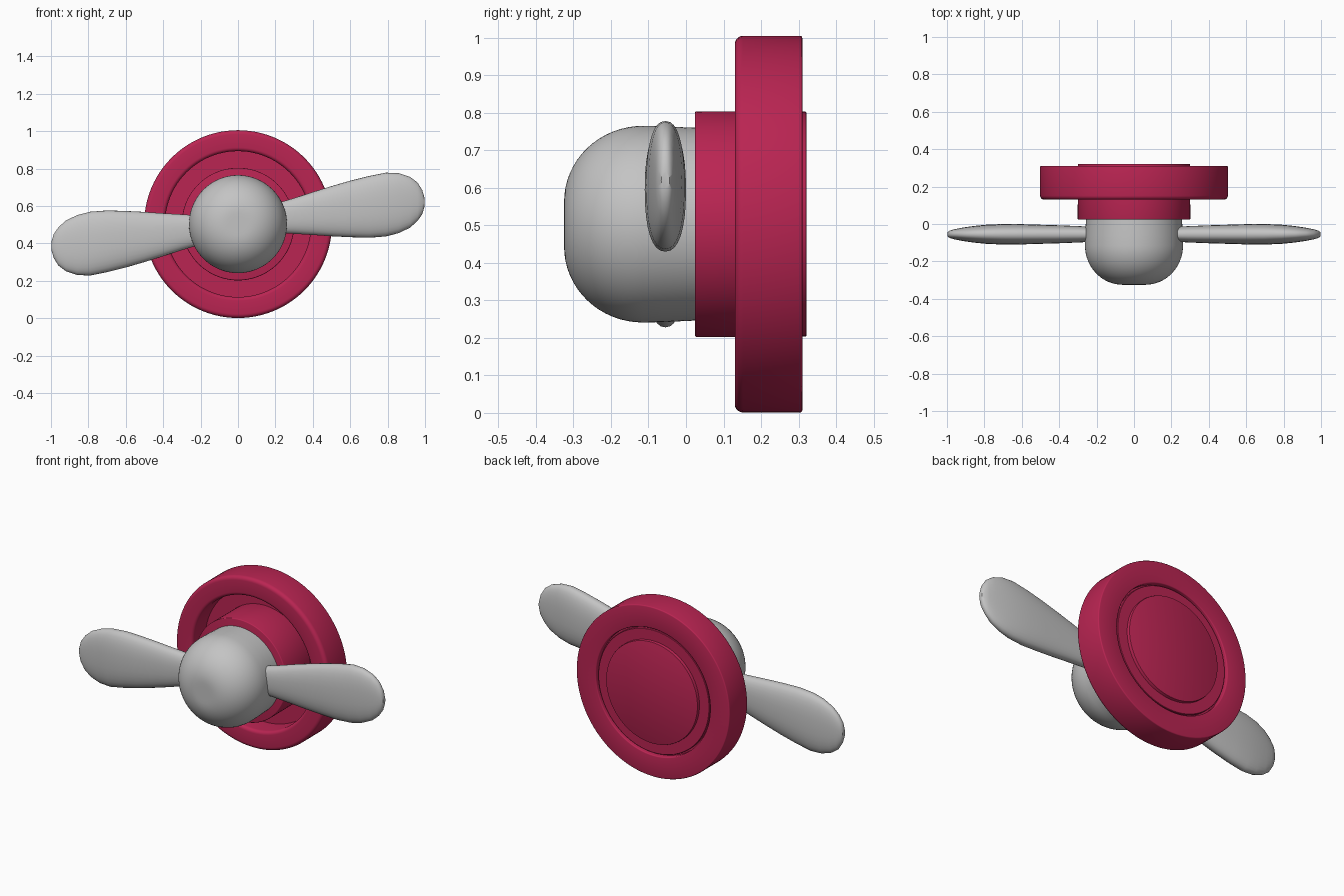
import bpy, bmesh, math
from math import cos, sin, pi

if "Cube" in bpy.data.objects:
    bpy.data.objects.remove(bpy.data.objects["Cube"])

CZ = 0.503   # height of the spin axis
SEG = 96


def material(name, rgb):
    m = bpy.data.materials.new(name)
    m.diffuse_color = (*rgb, 1)
    m.use_nodes = True
    m.node_tree.nodes["Principled BSDF"].inputs["Base Color"].default_value = m.diffuse_color
    return m


CRIMSON = material("crimson", (0.49, 0.018, 0.085))
GREY = material("light_grey", (0.55, 0.55, 0.55))


def finish(name, bm, mat, angle=35):
    bmesh.ops.remove_doubles(bm, verts=bm.verts, dist=1e-5)
    bmesh.ops.recalc_face_normals(bm, faces=bm.faces)
    me = bpy.data.meshes.new(name)
    bm.to_mesh(me)
    bm.free()
    me.materials.append(mat)
    ob = bpy.data.objects.new(name, me)
    bpy.context.collection.objects.link(ob)
    bpy.ops.object.select_all(action='DESELECT')
    ob.select_set(True)
    bpy.context.view_layer.objects.active = ob
    bpy.ops.object.shade_smooth_by_angle(angle=math.radians(angle))
    return ob


def skin(bm, rings, closed=False):
    """Bridge successive rings of vertices with quads."""
    pairs = list(zip(rings, rings[1:] + rings[:1])) if closed else list(zip(rings, rings[1:]))
    for a, b in pairs:
        n = len(a)
        for i in range(n):
            j = (i + 1) % n
            bm.faces.new((a[i], a[j], b[j], b[i]))


def lathe(name, profile, mat, closed=False):
    """Turn a profile of (radius, y) points about the spin axis; open ends are capped."""
    bm = bmesh.new()
    rings = [[bm.verts.new((r * cos(2 * pi * i / SEG), y, CZ + r * sin(2 * pi * i / SEG)))
              for i in range(SEG)] for r, y in profile]
    skin(bm, rings, closed)
    if not closed:
        bm.faces.new(rings[0])
        bm.faces.new(rings[-1])
    return finish(name, bm, mat)


def arc(r, y, rad, a0, a1, n=5):
    """Rounded corner points around centre (r, y), angles in degrees."""
    return [(r + rad * cos(math.radians(a0 + (a1 - a0) * k / n)),
             y + rad * sin(math.radians(a0 + (a1 - a0) * k / n))) for k in range(n + 1)]


# outer wheel rim, softly rounded at the front
rim = (arc(0.410, 0.150, 0.020, 180, 270) + arc(0.480, 0.152, 0.022, 270, 360)
       + arc(0.496, 0.304, 0.006, 0, 90, 3) + arc(0.380, 0.304, 0.006, 90, 180, 3)
       + [(0.374, 0.255), (0.390, 0.255)])
lathe("wheel_rim", rim, CRIMSON, closed=True)

# recessed disc joining rim and hub
lathe("wheel_disc", [(0.395, 0.25), (0.395, 0.28), (0.364, 0.28), (0.364, 0.300),
                     (0.362, 0.302), (0.28, 0.302), (0.28, 0.25)], CRIMSON, closed=True)

# hub cylinder
lathe("hub", arc(0.296, 0.029, 0.005, 270, 360, 3) + arc(0.297, 0.318, 0.003, 0, 90, 2), CRIMSON)

# domed nose cone
lathe("nose_cone", [(0.04, -0.325)]
      + [(0.06 + 0.202 * sin(t), -0.115 - 0.21 * cos(t)) for t in (pi / 2 * k / 16 for k in range(17))]
      + [(0.261, -0.06), (0.258, 0.0), (0.256, 0.05)], GREY)

# propeller blades: stations of (x, top z, bottom z, half thickness)
STATIONS = [(0.225, 0.620, 0.456, 0.040), (0.30, 0.642, 0.451, 0.044), (0.40, 0.675, 0.445, 0.048),
            (0.50, 0.706, 0.438, 0.051), (0.60, 0.735, 0.433, 0.054), (0.70, 0.760, 0.430, 0.055),
            (0.79, 0.778, 0.437, 0.051), (0.86, 0.775, 0.455, 0.044), (0.92, 0.755, 0.484, 0.035),
            (0.96, 0.725, 0.520, 0.027), (0.985, 0.685, 0.556, 0.020), (0.997, 0.645, 0.595, 0.011)]


def blade(name, side):
    bm = bmesh.new()
    rings = []
    for x, top, bot, th in STATIONS:
        ring = []
        for i in range(32):
            c, s = cos(2 * pi * i / 32), sin(2 * pi * i / 32)
            y = -0.055 + th * math.copysign(abs(c) ** 0.85, c)
            z = (top + bot) / 2 + (top - bot) / 2 * math.copysign(abs(s) ** 0.85, s)
            ring.append(bm.verts.new((side * x, y, CZ + side * (z - CZ))))
        rings.append(ring)
    skin(bm, rings)
    bm.faces.new(rings[0])
    bm.faces.new(rings[-1])
    return finish(name, bm, GREY, 50)


blade("blade_right", 1)
blade("blade_left", -1)   # half turn about the spin axis
